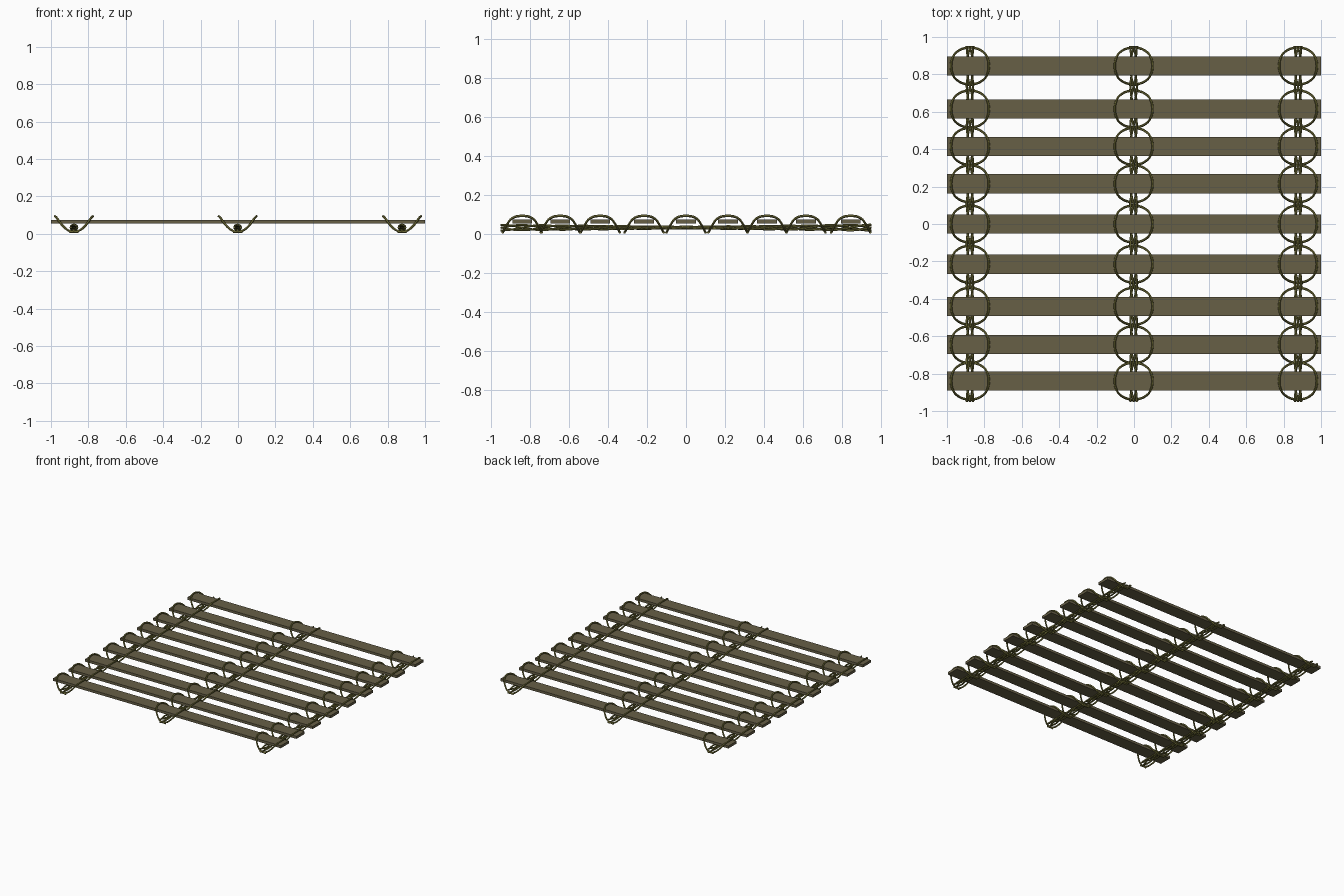
import bpy, math

if "Cube" in bpy.data.objects:
    bpy.data.objects.remove(bpy.data.objects["Cube"])

PLANK_Y = [-0.84, -0.645, -0.44, -0.215, 0.0, 0.215, 0.415, 0.615, 0.845]
ROPE_X = [-0.877, -0.002, 0.877]


def material(name, rgb):
    m = bpy.data.materials.new(name)
    m.diffuse_color = (*rgb, 1)
    m.use_nodes = True
    m.node_tree.nodes["Principled BSDF"].inputs["Base Color"].default_value = m.diffuse_color
    return m


wood = material("weathered_wood", (0.135, 0.115, 0.062))
fibre = material("rope_fibre", (0.19, 0.18, 0.045))


def rope(name, paths, radius):
    """Smooth round tubes through the given point lists, as one mesh."""
    cu = bpy.data.curves.new(name, 'CURVE')
    cu.dimensions = '3D'
    cu.bevel_depth = radius
    cu.bevel_resolution = 1
    cu.resolution_u = 4
    cu.use_fill_caps = True
    for pts in paths:
        sp = cu.splines.new('BEZIER')
        sp.bezier_points.add(len(pts) - 1)
        for bp, p in zip(sp.bezier_points, pts):
            bp.co = p
            bp.handle_left_type = bp.handle_right_type = 'AUTO'
    cu.materials.append(fibre)
    ob = bpy.data.objects.new(name, cu)
    bpy.context.collection.objects.link(ob)
    bpy.ops.object.select_all(action='DESELECT')
    ob.select_set(True)
    bpy.context.view_layer.objects.active = ob
    bpy.ops.object.convert(target='MESH')
    bpy.ops.object.shade_smooth_by_angle()


# Planks
for i, y in enumerate(PLANK_Y):
    bpy.ops.mesh.primitive_cube_add(size=1, location=(0, y, 0.065))
    ob = bpy.context.object
    ob.name = f"plank_{i + 1}"
    ob.scale = (2.0, 0.102, 0.02)
    bpy.ops.object.transform_apply(location=False, rotation=False, scale=True)
    ob.data.materials.append(wood)

# Half of a lashing loop: from the knot under the gap up over the plank
HALF = [(-0.025, 0.101, 0.009), (0.025, 0.096, 0.016), (0.062, 0.081, 0.045),
        (0.09, 0.05, 0.083)]
TOP = (0.101, 0, 0.094)

for r, x in enumerate(ROPE_X):
    # Lashing loops, one arc on each side of the rope for every plank
    loops = []
    for y in PLANK_Y:
        for s in (-1, 1):
            arc = [(a, -b, c) for a, b, c in HALF] + [TOP] + HALF[::-1]
            loops.append([(x + s * a, y + b, c) for a, b, c in arc])
    rope(f"lashing_loops_{r + 1}", loops, 0.0065)

    # Twisted strands running beneath the planks
    strands = []
    for k in range(4):
        pts = []
        for j in range(49):
            y = -0.95 + 1.9 * j / 48
            t = 2 * math.pi * (y / 0.42 + k / 4)
            amp = 0.004 + 0.011 * abs(y)
            pts.append((x + 0.017 * math.cos(t), y, 0.034 + amp * math.sin(t)))
        strands.append(pts)
    rope(f"twisted_strands_{r + 1}", strands, 0.006)
